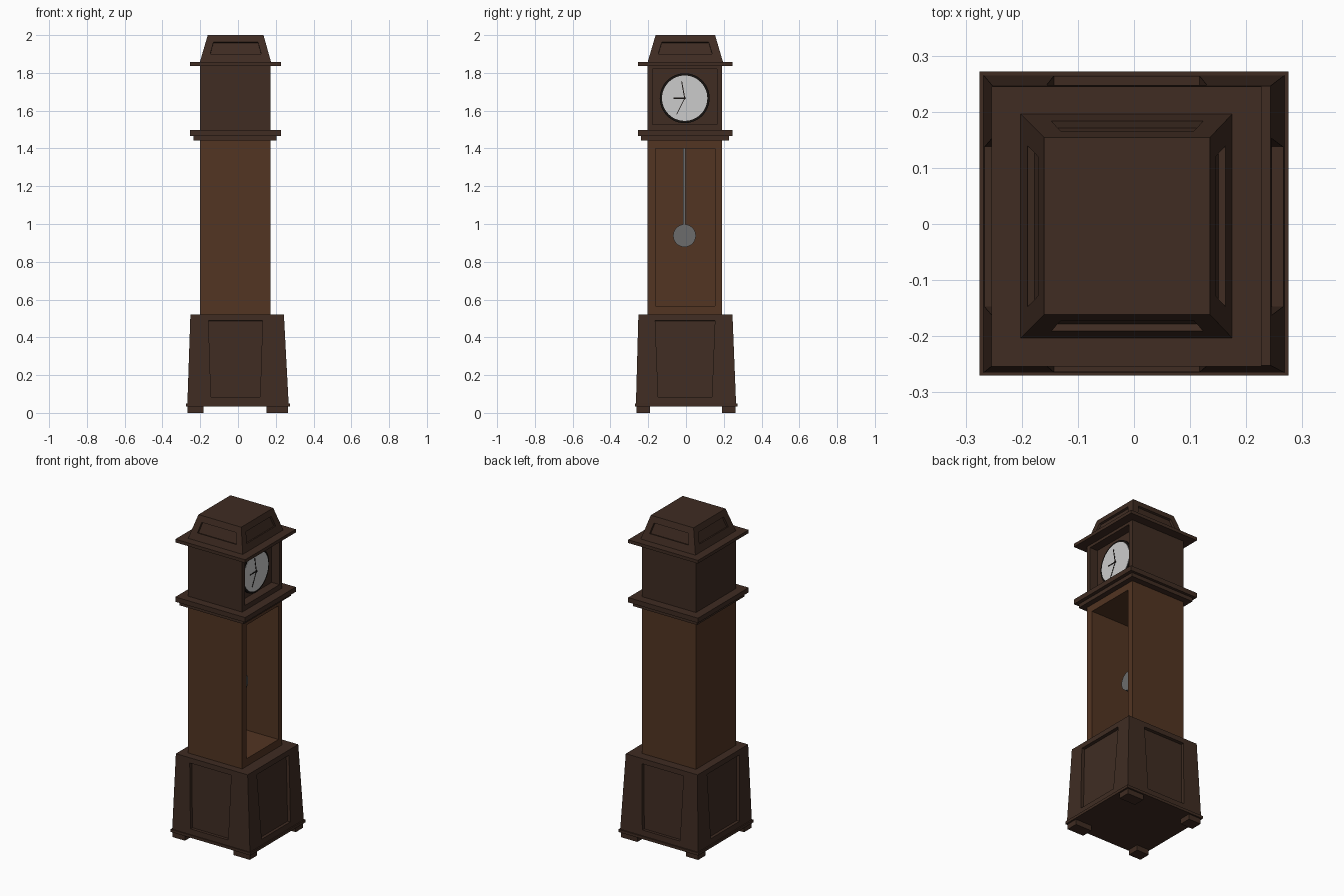
import bpy, bmesh, math
from mathutils import Vector, Matrix

if "Cube" in bpy.data.objects:
    bpy.data.objects.remove(bpy.data.objects["Cube"])


def material(name, rgb):
    m = bpy.data.materials.new(name)
    m.diffuse_color = (*rgb, 1)
    m.use_nodes = True
    m.node_tree.nodes["Principled BSDF"].inputs["Base Color"].default_value = m.diffuse_color
    return m


DARK = material("dark_wood", (0.05, 0.025, 0.016))
WOOD = material("brown_wood", (0.085, 0.035, 0.016))
BLACK = material("black", (0.008, 0.006, 0.005))
WHITE = material("dial_white", (0.8, 0.8, 0.8))
METAL = material("grey_metal", (0.15, 0.15, 0.15))


def finish(name, bm, mat):
    bmesh.ops.recalc_face_normals(bm, faces=bm.faces)
    me = bpy.data.meshes.new(name)
    bm.to_mesh(me)
    bm.free()
    me.materials.append(mat)
    ob = bpy.data.objects.new(name, me)
    bpy.context.collection.objects.link(ob)
    return ob


def panelled(name, mat, z0, z1, low, high, sides="", panel=None, depth=0.0, centre=(0, 0)):
    """Tapered box; low/high = (x0, x1, y0, y1). Each side in sides gets a recess.
    panel = (z_low, z_high, (half widths along x: low, high), (along y: low, high))"""
    bm = bmesh.new()

    def ring(b, z):
        x0, x1, y0, y1 = b
        return [bm.verts.new((x, y, z)) for x, y in ((x0, y0), (x1, y0), (x1, y1), (x0, y1))]

    bot, top = ring(low, z0), ring(high, z1)
    bm.faces.new(bot[::-1])
    bm.faces.new(top)
    for i, side in enumerate("frbl"):          # front, right, back, left
        j = (i + 1) % 4
        quad = [bot[i], bot[j], top[j], top[i]]
        if side not in sides:
            bm.faces.new(quad)
            continue
        axis = i % 2                           # 0: side runs along x, 1: along y
        c = centre[axis]
        w = panel[2 + axis]
        sgn = 1 if i < 2 else -1
        n = (quad[1].co - quad[0].co).cross(quad[3].co - quad[0].co).normalized()
        rim = []
        for z, h in ((panel[0], -w[0]), (panel[0], w[0]), (panel[1], w[1]), (panel[1], -w[1])):
            p = quad[0].co.lerp(quad[3].co, (z - z0) / (z1 - z0))
            p[axis] = c + sgn * h
            rim.append(p)
        outer = [bm.verts.new(p) for p in rim]
        inner = [bm.verts.new(p - n * depth) for p in rim]
        for k in range(4):
            m = (k + 1) % 4
            bm.faces.new((quad[k], quad[m], outer[m], outer[k]))
            bm.faces.new((outer[k], outer[m], inner[m], inner[k]))
        bm.faces.new(inner)
    return finish(name, bm, mat)


def box(name, mat, x0, x1, y0, y1, z0, z1):
    return panelled(name, mat, z0, z1, (x0, x1, y0, y1), (x0, x1, y0, y1))


def disc(name, mat, x0, x1, y, z, r, n=48):
    bm = bmesh.new()
    rot = Matrix.Rotation(math.pi / 2, 4, 'Y')
    bmesh.ops.create_cone(bm, cap_ends=True, segments=n, radius1=r, radius2=r, depth=x1 - x0,
                          matrix=Matrix.Translation(((x0 + x1) / 2, y, z)) @ rot)
    return finish(name, bm, mat)


# Plinth: feet, lip and tapered panelled base
for fx, (a, b) in (("back", (-0.267, -0.182)), ("front", (0.152, 0.265))):
    for fy, (c, d) in (("left", (-0.262, -0.19)), ("right", (0.19, 0.262))):
        box(f"foot_{fx}_{fy}", DARK, a, b, c, d, 0, 0.034)
box("base_lip", DARK, -0.275, 0.275, -0.27, 0.272, 0.033, 0.05)
panelled("base", DARK, 0.05, 0.52, (-0.268, 0.268, -0.265, 0.265), (-0.252, 0.243, -0.252, 0.246),
         "frbl", (0.085, 0.488, (0.13, 0.143), (0.142, 0.158)), 0.02, (-0.013, -0.005))

# Trunk with open pendulum case
body = (-0.202, 0.172, -0.204, 0.19)
panelled("trunk", WOOD, 0.52, 1.443, body, body, "r",
         (0.567, 1.40, (0, 0), (0.157, 0.157)), 0.335, (0, -0.004))

# Pendulum
box("pendulum_rod", METAL, 0.018, 0.03, -0.016, -0.002, 0.94, 1.40)
disc("pendulum_bob", METAL, 0.014, 0.034, -0.008, 0.938, 0.06)

# Mouldings
box("lower_moulding", DARK, -0.236, 0.205, -0.237, 0.228, 1.443, 1.467)
box("upper_moulding", DARK, -0.254, 0.227, -0.254, 0.245, 1.467, 1.497)

# Hood with recessed dial opening
panelled("hood", DARK, 1.497, 1.837, body, body, "r",
         (1.528, 1.82, (0, 0), (0.171, 0.171)), 0.054, (0, -0.0075))
box("cornice", DARK, -0.254, 0.227, -0.254, 0.245, 1.837, 1.857)

# Tapered panelled roof
panelled("roof", DARK, 1.857, 2.0, (-0.202, 0.175, -0.203, 0.196), (-0.16, 0.135, -0.161, 0.154),
         "frbl", (1.90, 1.963, (0.135, 0.118), (0.143, 0.124)), 0.013, (-0.012, -0.004))

# Dial
CY, CZ = -0.007, 1.666
disc("dial_ring", BLACK, 0.118, 0.128, CY, CZ, 0.132)
disc("dial_face", WHITE, 0.119, 0.130, CY, CZ, 0.12)
disc("hand_hub", BLACK, 0.128, 0.135, CY, CZ, 0.006, 16)

# Hands
for name, dy, dz, w in (("minute_hand", -0.016, 0.088, 0.0025), ("hour_hand", -0.06, 0.0, 0.003),
                        ("second_hand", -0.042, -0.086, 0.0018)):
    hand = box(name, BLACK, -0.001, 0.001, -w, w, 0, math.hypot(dy, dz))
    hand.location = (0.132, CY, CZ)
    hand.rotation_euler.x = math.atan2(-dy, dz)
